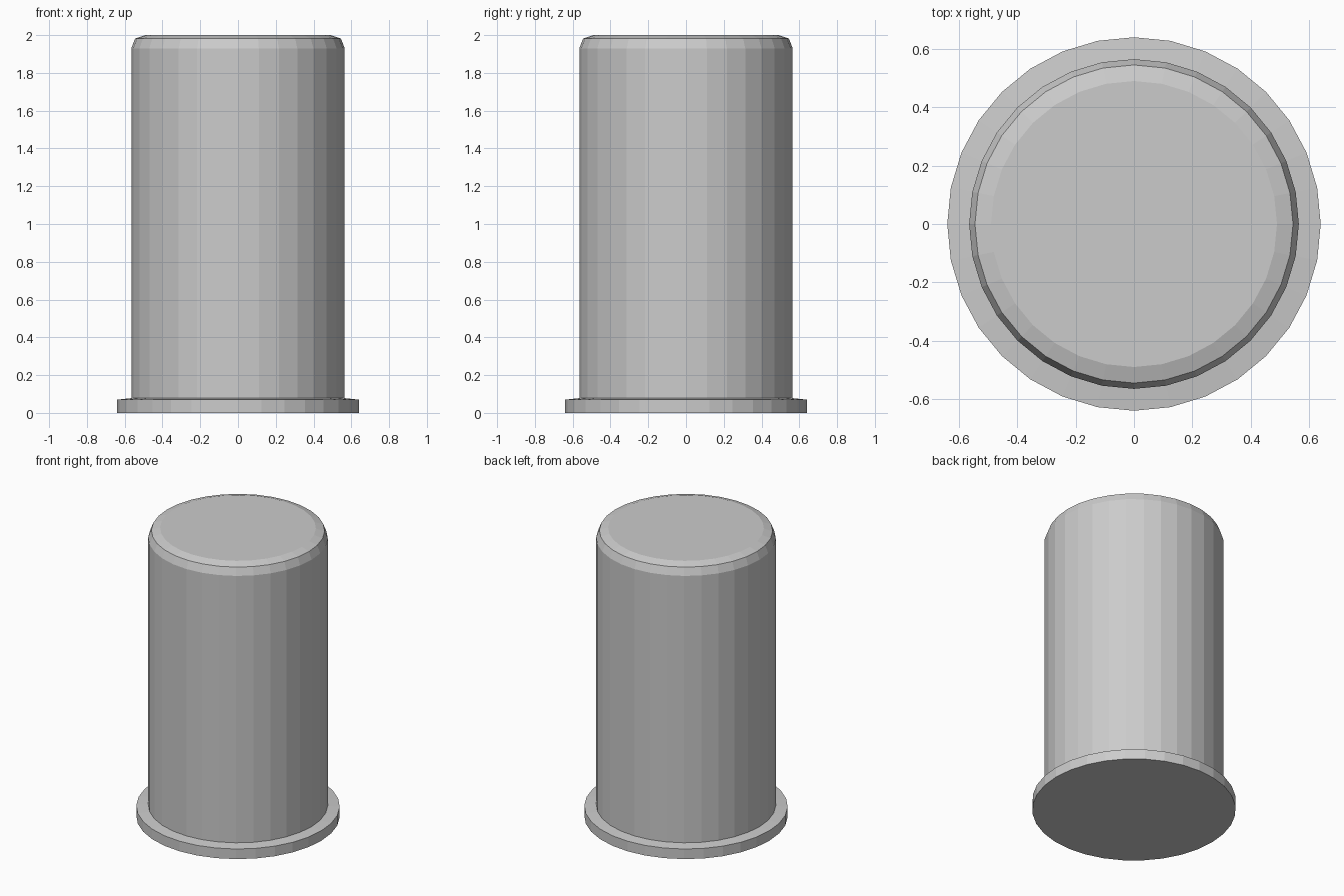
import bpy, bmesh
from math import cos, sin, tau

if "Cube" in bpy.data.objects:
    bpy.data.objects.remove(bpy.data.objects["Cube"])

SIDES = 32


def lathe(name, profile):
    """Spin (radius, z) rings around z and cap both ends."""
    bm = bmesh.new()
    rings = [[bm.verts.new((r * cos(tau * i / SIDES), r * sin(tau * i / SIDES), z))
              for i in range(SIDES)] for r, z in profile]
    for a, b in zip(rings, rings[1:]):
        for i in range(SIDES):
            j = (i + 1) % SIDES
            bm.faces.new((a[i], a[j], b[j], b[i]))
    bm.faces.new(rings[0][::-1])
    bm.faces.new(rings[-1])
    mesh = bpy.data.meshes.new(name)
    bm.to_mesh(mesh)
    bm.free()
    obj = bpy.data.objects.new(name, mesh)
    bpy.context.collection.objects.link(obj)
    return obj


# Flanged base, straight body and double-bevelled top in one closed shell
lathe("flanged_cylinder", [
    (0.64, 0.0), (0.64, 0.07), (0.565, 0.078),
    (0.565, 1.93), (0.545, 1.982), (0.49, 2.0),
])
